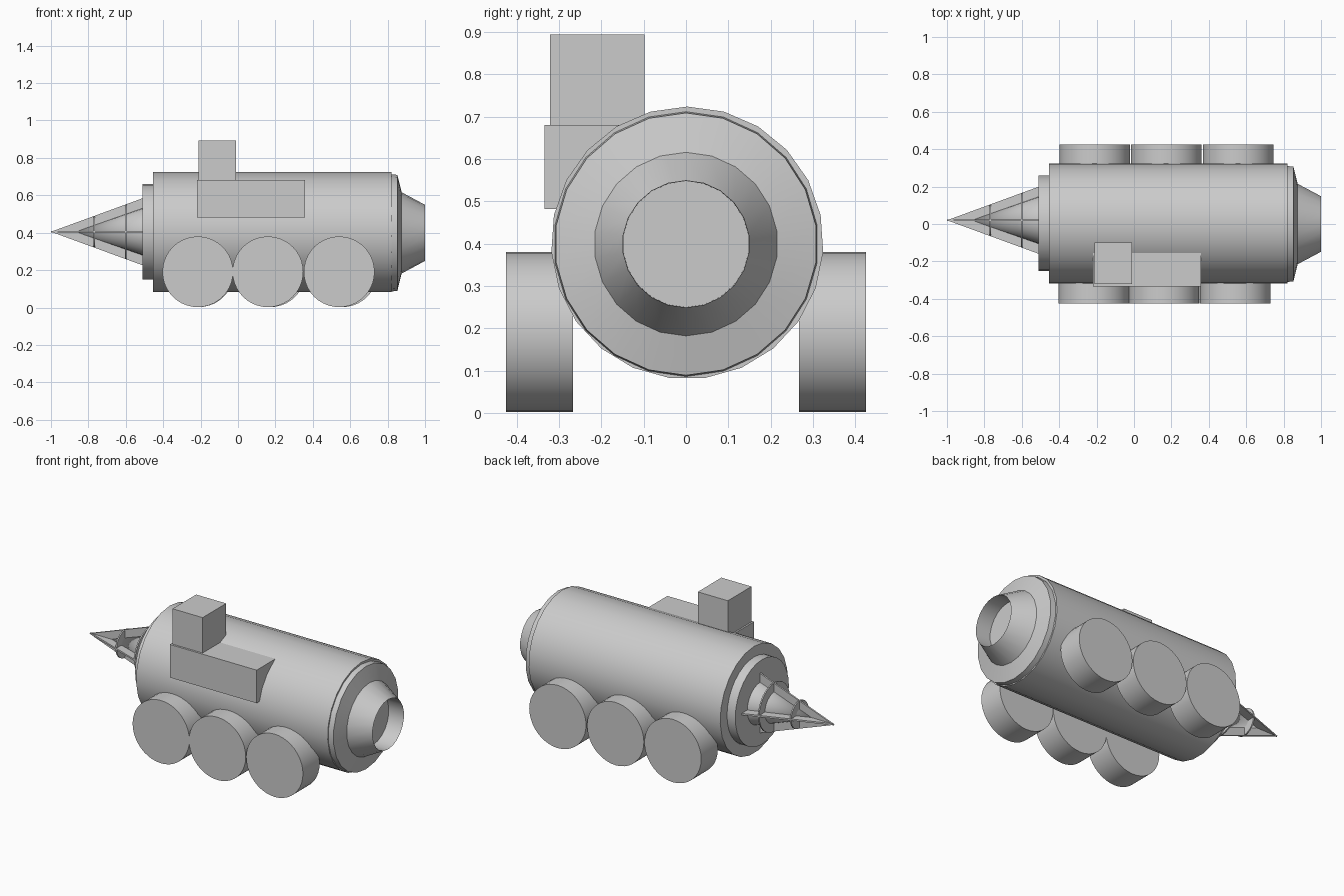
import bpy, bmesh, math

if "Cube" in bpy.data.objects:
    bpy.data.objects.remove(bpy.data.objects["Cube"])


def finish(name, bm):
    bmesh.ops.remove_doubles(bm, verts=bm.verts, dist=1e-5)
    bmesh.ops.recalc_face_normals(bm, faces=bm.faces)
    mesh = bpy.data.meshes.new(name)
    bm.to_mesh(mesh)
    bm.free()
    obj = bpy.data.objects.new(name, mesh)
    bpy.context.collection.objects.link(obj)
    return obj


def smooth(obj):
    bpy.ops.object.select_all(action='DESELECT')
    obj.select_set(True)
    bpy.context.view_layer.objects.active = obj
    bpy.ops.object.shade_smooth_by_angle(angle=math.radians(30))


def lathe_x(name, profile, y, z, sides):
    """Closed solid turned about the x axis from (x, radius) points."""
    bm = bmesh.new()
    rings = []
    for x, r in profile:
        rings.append([bm.verts.new((x, y + r * math.sin(a), z + r * math.cos(a)))
                      for a in (2 * math.pi * i / sides for i in range(sides))])
    for a, b in zip(rings, rings[1:]):
        for i in range(sides):
            j = (i + 1) % sides
            bm.faces.new((a[i], a[j], b[j], b[i]))
    for (x, r), ring in ((profile[0], rings[0]), (profile[-1], rings[-1])):
        if r > 0:
            bm.faces.new(ring)
    bmesh.ops.dissolve_degenerate(bm, dist=1e-6, edges=bm.edges)
    obj = finish(name, bm)
    smooth(obj)
    return obj


def box(name, x0, x1, y0, y1, z0, z1):
    bm = bmesh.new()
    bmesh.ops.create_cube(bm, size=1)
    for v in bm.verts:
        v.co = ((x0 + x1) / 2 + v.co.x * (x1 - x0),
                (y0 + y1) / 2 + v.co.y * (y1 - y0),
                (z0 + z1) / 2 + v.co.z * (z1 - z0))
    return finish(name, bm)


# Hull barrel and front collar
lathe_x("hull", [(-0.455, 0.322), (0.82, 0.322)], 0.003, 0.402, 23)
lathe_x("front_collar", [(-0.51, 0.255), (-0.45, 0.255)], 0.005, 0.405, 32)

# Rear nozzle with a recessed opening
lathe_x("rear_nozzle", [(0.81, 0.314), (0.852, 0.31), (0.875, 0.217), (1.0, 0.15),
                        (0.9, 0.149)], 0.0, 0.399, 22)

# Drill: core cone, two thin discs and four tapering fins
NY, NZ = 0.02, 0.405
lathe_x("drill_core", [(-0.87, 0.0), (-0.505, 0.128)], NY, NZ, 24)
for i, (x, r) in enumerate(((-0.768, 0.083), (-0.6, 0.146))):
    lathe_x(f"drill_disc_{i + 1}", [(x - 0.004, r), (x + 0.004, r)], NY, NZ, 24)
for k in range(4):
    a = k * math.pi / 2
    c, s = math.cos(a), math.sin(a)
    bm = bmesh.new()
    sides = []
    for t in (-0.005, 0.005):
        sides.append([bm.verts.new((x, NY + r * c - t * s, NZ + r * s + t * c))
                      for x, r in ((-1.0, 0.0), (-0.505, 0.0), (-0.505, 0.181))])
    for tri in sides:
        bm.faces.new(tri)
    for i in range(3):
        j = (i + 1) % 3
        bm.faces.new((sides[0][i], sides[0][j], sides[1][j], sides[1][i]))
    finish(f"drill_fin_{k + 1}", bm)

# Cabin and tower on the front side
box("cabin", -0.22, 0.358, -0.334, -0.152, 0.482, 0.681)
box("tower", -0.21, -0.01, -0.322, -0.098, 0.68, 0.894)

# Three wheels per side
for side, y, centres in (("front", -0.346, (-0.215, 0.16, 0.541)),
                         ("back", 0.346, (-0.21, 0.172, 0.557))):
    for i, x in enumerate(centres):
        bpy.ops.mesh.primitive_cylinder_add(vertices=40, radius=0.189, depth=0.158,
                                            location=(x, y, 0.191),
                                            rotation=(math.pi / 2, 0, 0))
        wheel = bpy.context.object
        wheel.name = f"{side}_wheel_{i + 1}"
        smooth(wheel)
